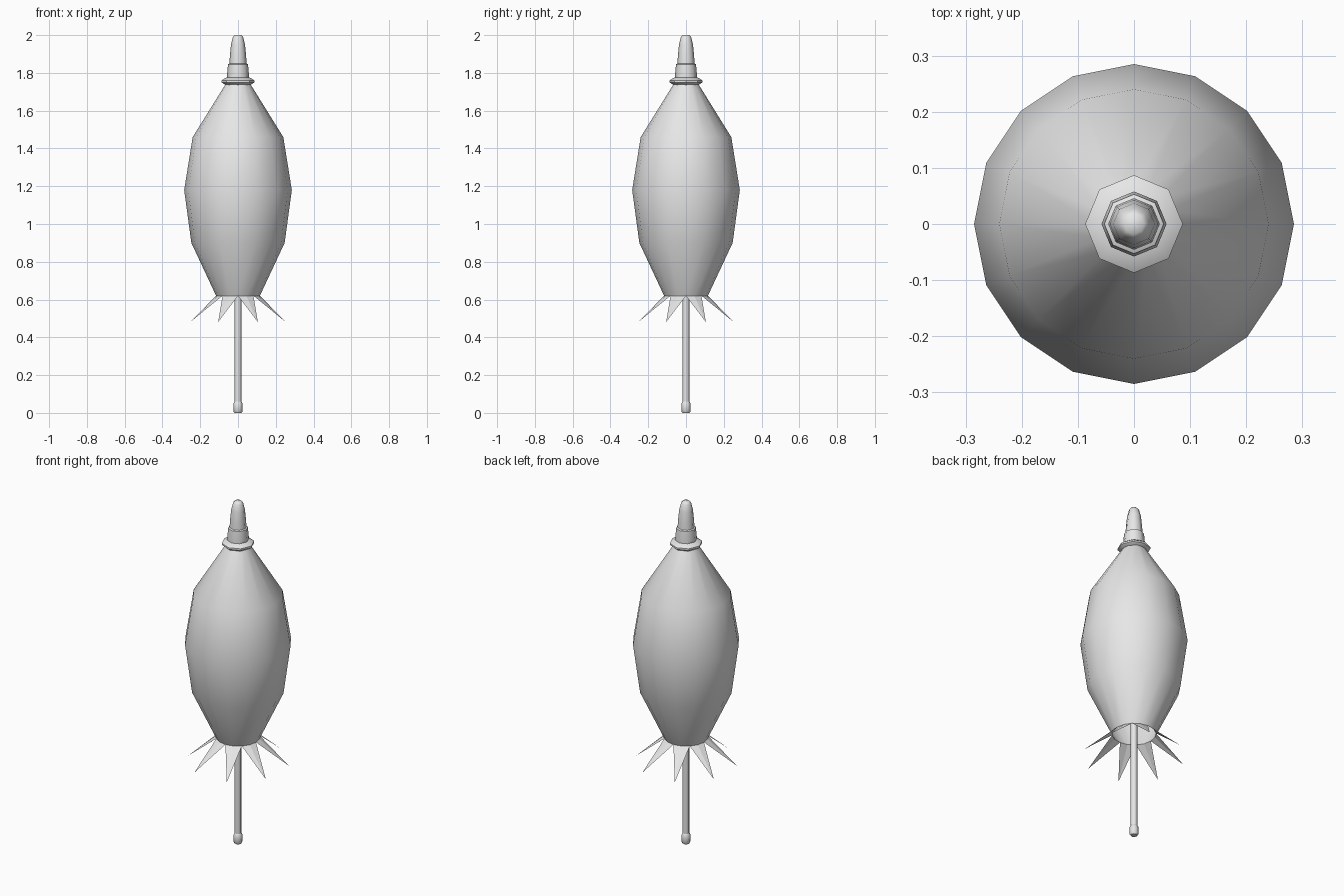
import bpy, bmesh
from math import sin, cos, pi, radians

cube = bpy.data.objects.get("Cube")
if cube:
    bpy.data.objects.remove(cube, do_unlink=True)

# One plain grey for the whole model
grey = bpy.data.materials.new("plain_grey")
grey.use_nodes = True
grey.diffuse_color = (0.8, 0.8, 0.8, 1)
grey.node_tree.nodes["Principled BSDF"].inputs["Base Color"].default_value = (0.8, 0.8, 0.8, 1)


def polar(r, z, turn):
    return (r * cos(turn), r * sin(turn), z)


def finish(name, bm, smooth_angle):
    mesh = bpy.data.meshes.new(name)
    bm.to_mesh(mesh)
    bm.free()
    mesh.materials.append(grey)
    obj = bpy.data.objects.new(name, mesh)
    bpy.context.collection.objects.link(obj)
    bpy.ops.object.select_all(action='DESELECT')
    obj.select_set(True)
    bpy.context.view_layer.objects.active = obj
    if smooth_angle:
        bpy.ops.object.shade_smooth_by_angle(angle=radians(smooth_angle))
    return obj


def lathe(name, profile, sides, smooth_angle=45, capped=True):
    """Turn a list of (radius, height), bottom to top, around z."""
    bm = bmesh.new()
    rings = [[bm.verts.new(polar(r, z, 2 * pi * i / sides)) for i in range(sides)]
             for r, z in profile]
    for low, high in zip(rings, rings[1:]):
        for i in range(sides):
            j = (i + 1) % sides
            bm.faces.new((low[i], low[j], high[j], high[i]))
    if capped:
        bm.faces.new(rings[0][::-1])
        bm.faces.new(rings[-1])
    return finish(name, bm, smooth_angle)


# Folded canopy, open at the hem
HEM_R, HEM_Z = 0.116, 0.62
lathe("canopy", [(HEM_R, HEM_Z), (0.247, 0.9), (0.285, 1.18), (0.24, 1.46), (0.066, 1.74)],
      16, 60, capped=False)

# Ring of pointed hem flaps, each folded along its middle
bm = bmesh.new()
for k in range(8):
    start = k * pi / 4
    a, mid, b = (bm.verts.new(polar(HEM_R, HEM_Z, start + s * pi / 8)) for s in range(3))
    tip = bm.verts.new(polar(0.275, 0.48, start + pi / 8))
    bm.faces.new((a, tip, mid))
    bm.faces.new((mid, tip, b))
finish("hem_points", bm, 0)

# Shaft and end knob
lathe("shaft", [(0.018, 0.04), (0.018, 1.76)], 8)
lathe("end_knob", [(0.018, 0), (0.024, 0.008), (0.024, 0.05), (0.018, 0.06)], 8)

# Top ring, collar and tapered tip
lathe("top_ring", [(0.066, 1.735), (0.087, 1.75), (0.087, 1.76), (0.062, 1.776)], 8)
lathe("collar", [(0.058, 1.765), (0.058, 1.79), (0.053, 1.845), (0.044, 1.85)], 8)
lathe("tip", [(0.046, 1.84), (0.043, 1.89), (0.037, 1.95), (0.027, 1.99), (0.018, 2.0)], 8, 60)
